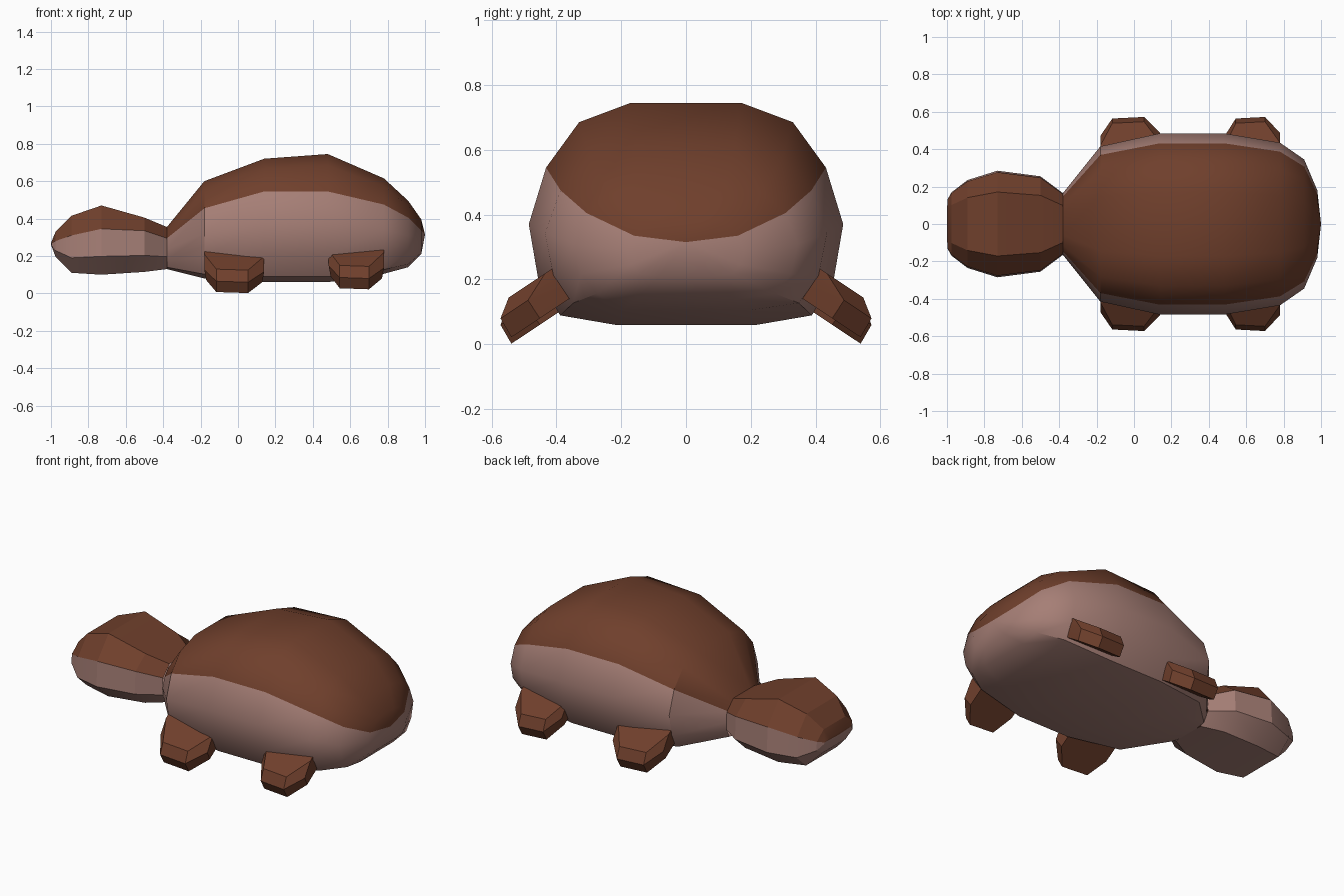
import bpy, bmesh, math
from mathutils import Vector

if "Cube" in bpy.data.objects:
    bpy.data.objects.remove(bpy.data.objects["Cube"])


def material(name, rgb):
    m = bpy.data.materials.new(name)
    m.diffuse_color = (*rgb, 1)
    m.use_nodes = True
    m.node_tree.nodes["Principled BSDF"].inputs["Base Color"].default_value = m.diffuse_color
    return m


BROWN = material("brown fur", (0.16, 0.05, 0.025))
PINK = material("pale belly", (0.38, 0.21, 0.18))


def finish(name, bm, angle):
    bmesh.ops.recalc_face_normals(bm, faces=bm.faces[:])
    mesh = bpy.data.meshes.new(name)
    bm.to_mesh(mesh)
    bm.free()
    ob = bpy.data.objects.new(name, mesh)
    bpy.context.collection.objects.link(ob)
    mesh.materials.append(BROWN)
    mesh.materials.append(PINK)
    bpy.ops.object.select_all(action='DESELECT')
    ob.select_set(True)
    bpy.context.view_layer.objects.active = ob
    bpy.ops.object.shade_smooth_by_angle(angle=math.radians(angle))
    return ob


def loft(name, sections, profile, edge, tip, angle):
    """sections: x, half width, top z, colour line z, bottom z.
    profile: width fraction and height (1 top, 0 colour line, -1 bottom).
    edge: index of the profile point on the colour line."""
    bm = bmesh.new()
    rings = []
    n = len(profile)
    for x, hw, top, line, bot in sections:
        half = [(f * hw, line + h * ((top - line) if h > 0 else (line - bot)))
                for f, h in profile]
        pts = half + [(-y, z) for y, z in reversed(half)]
        rings.append([bm.verts.new((x, y, z)) for y, z in pts])
    m = 2 * n

    def colour(i):
        return 0 if i < edge or i >= m - 1 - edge else 1

    for a, b in zip(rings, rings[1:]):
        for i in range(m):
            j = (i + 1) % m
            f = bm.faces.new((a[i], a[j], b[j], b[i]))
            f.material_index = colour(i)
    end = bm.verts.new(tip)
    for i in range(m):
        f = bm.faces.new((rings[-1][i], rings[-1][(i + 1) % m], end))
        f.material_index = colour(i)
    return finish(name, bm, angle)


# Domed body, from the neck to the rump
body_profile = [(.35, 1), (.68, .7), (.89, 0), (1, -.36), (.94, -.71), (.8, -.94), (.45, -1)]
body = loft("body", [
    (-.38, .165, .355, .295, .13),
    (-.18, .415, .60, .455, .08),
    (.14, .485, .72, .545, .06),
    (.48, .485, .745, .545, .06),
    (.78, .435, .615, .475, .105),
    (.91, .345, .495, .405, .14),
    (.98, .18, .395, .335, .21),
], body_profile, 2, (1, 0, .315), 35)

# Faceted head
head_profile = [(.6, 1), (.97, 0), (1, -.6), (.62, -1)]
head = loft("head", [
    (-.38, .165, .355, .295, .13),
    (-.50, .255, .405, .335, .115),
    (-.73, .285, .47, .345, .10),
    (-.89, .235, .415, .31, .11),
    (-.975, .17, .33, .28, .195),
    (-.998, .13, .275, .268, .255),
], head_profile, 1, (-1, 0, .265), 20)


# Stubby flippers: stacked outlines sloping outward and down
def foot(name, x0, x1, dz, side):
    out, up = Vector((0, .83, -.55)), Vector((0, .55, .83))
    root = Vector((0, .41, .215 + dz))
    w = x1 - x0
    bm = bmesh.new()
    layers = []
    for t, reach, shoulder, inset in ((0, .165, .01, 0), (-.04, .222, .10, 0), (-.107, .226, .10, .01)):
        outline = [(inset, -.08), (inset, shoulder), (.2 * w, reach - .01),
                   (.73 * w, reach), (w - inset, shoulder + .02), (w - inset, -.08)]
        ring = []
        for x, s in outline:
            p = root + out * s + up * t
            ring.append(bm.verts.new((x0 + x, p.y * side, p.z)))
        layers.append(ring)
    for a, b in zip(layers, layers[1:]):
        for i in range(6):
            j = (i + 1) % 6
            bm.faces.new((a[i], a[j], b[j], b[i]))
    bm.faces.new(layers[0])
    bm.faces.new(layers[-1])
    finish(name, bm, 15)


for side, label in ((-1, "right"), (1, "left")):
    foot("front_foot_" + label, -.18, .14, 0, side)
    foot("rear_foot_" + label, .485, .78, .02, side)
